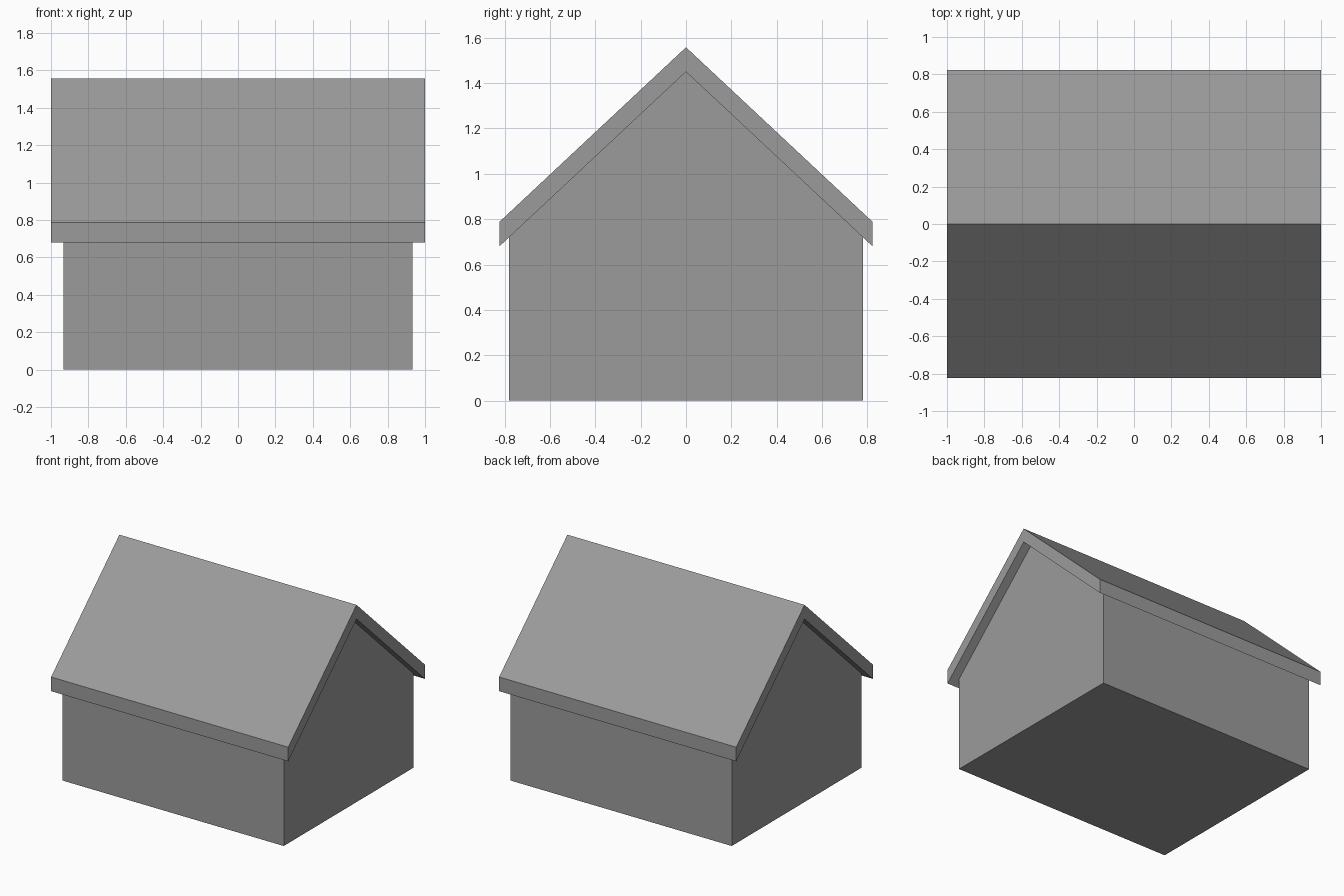
import bpy
import bmesh

default = bpy.data.objects.get("Cube")
if default:
    bpy.data.objects.remove(default, do_unlink=True)

# Single mid grey used everywhere
GREY = (0.33, 0.33, 0.33, 1.0)
grey = bpy.data.materials.new("mid_grey")
grey.use_nodes = True
grey.diffuse_color = GREY
grey.node_tree.nodes["Principled BSDF"].inputs["Base Color"].default_value = GREY


def extrude_profile(name, profile, half_length):
    """Extrude a closed (y, z) profile along x, centred on the origin."""
    bm = bmesh.new()
    face = bm.faces.new([bm.verts.new((-half_length, y, z)) for y, z in profile])
    result = bmesh.ops.extrude_face_region(bm, geom=[face])
    moved = [v for v in result["geom"] if isinstance(v, bmesh.types.BMVert)]
    bmesh.ops.translate(bm, verts=moved, vec=(2 * half_length, 0, 0))
    bmesh.ops.recalc_face_normals(bm, faces=bm.faces)
    mesh = bpy.data.meshes.new(name)
    bm.to_mesh(mesh)
    bm.free()
    mesh.materials.append(grey)
    obj = bpy.data.objects.new(name, mesh)
    bpy.context.collection.objects.link(obj)
    return obj


# Shared dimensions
eave_y, eave_z = 0.823, 0.68
ridge_z, thickness = 1.45, 0.108
wall_y = 0.78
wall_z = ridge_z - (ridge_z - eave_z) * wall_y / eave_y

# Walls with gable ends, meeting the underside of the roof
extrude_profile("house_walls", [
    (-wall_y, 0), (wall_y, 0), (wall_y, wall_z), (0, ridge_z), (-wall_y, wall_z)], 0.932)

# Pitched roof slab with vertical eave edges
underside = [(-eave_y, eave_z), (0, ridge_z), (eave_y, eave_z)]
top_side = [(y, z + thickness) for y, z in reversed(underside)]
extrude_profile("gable_roof", underside + top_side, 1.0)
